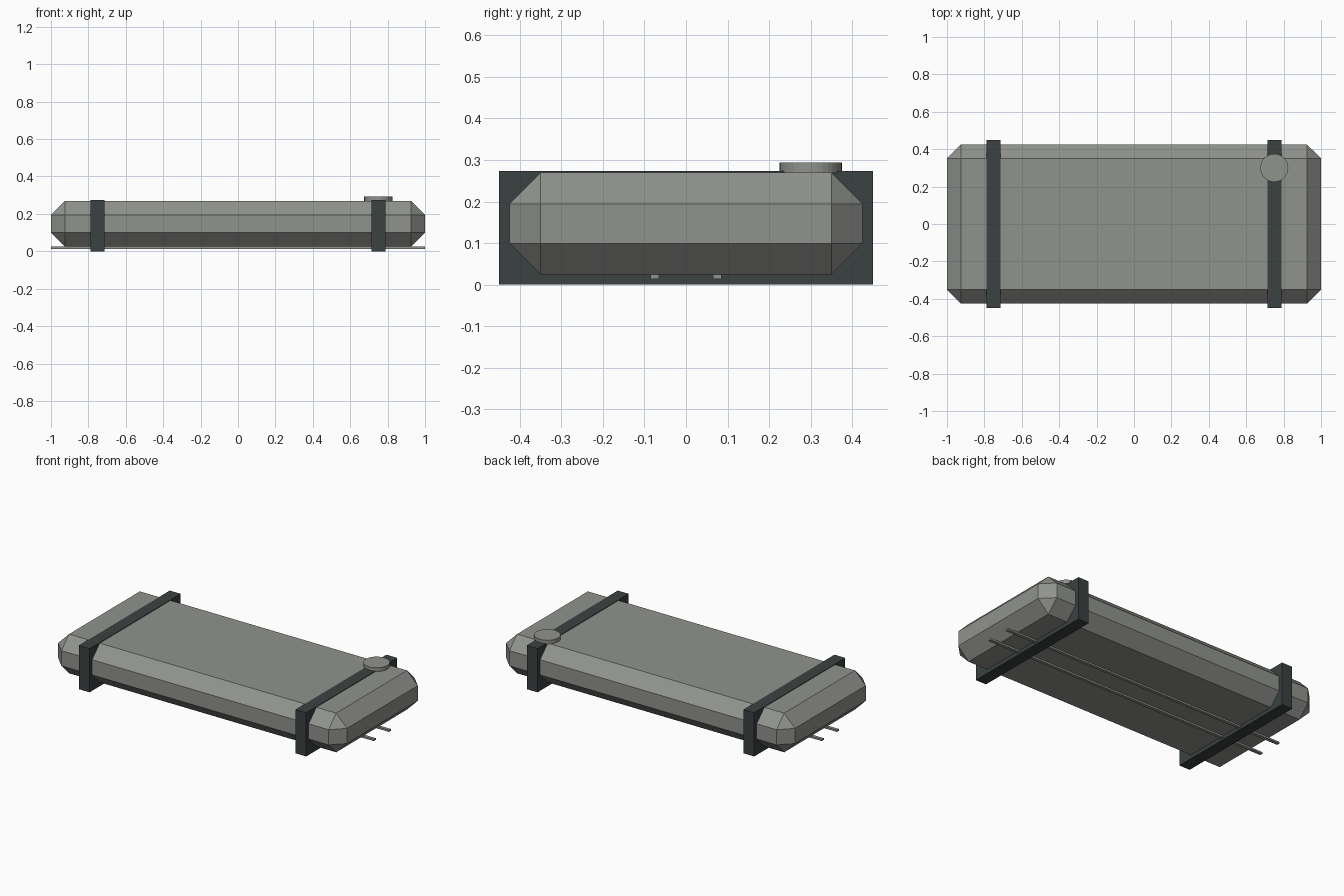
import bpy

default = bpy.data.objects.get("Cube")
if default:
    bpy.data.objects.remove(default, do_unlink=True)


def make_material(name, rgb):
    mat = bpy.data.materials.new(name)
    mat.use_nodes = True
    colour = (*rgb, 1.0)
    mat.diffuse_color = colour
    bsdf = mat.node_tree.nodes["Principled BSDF"]
    bsdf.inputs["Base Color"].default_value = colour
    bsdf.inputs["Roughness"].default_value = 0.7
    return mat


grey = make_material("warm grey metal", (0.28, 0.29, 0.27))
dark = make_material("dark slate", (0.043, 0.053, 0.053))


def box(name, centre, size, mat, bevel=0.0):
    bpy.ops.mesh.primitive_cube_add(size=1, location=centre)
    ob = bpy.context.object
    ob.name = name
    ob.scale = size
    bpy.ops.object.transform_apply(location=False, rotation=False, scale=True)
    ob.data.materials.append(mat)
    if bevel:
        mod = ob.modifiers.new("chamfer", "BEVEL")
        mod.width = bevel
        mod.segments = 1
    return ob


# Chamfered tank body
box("tank_body", (0, 0, 0.147), (2.0, 0.85, 0.245), grey, bevel=0.075)

# Straps around the tank and pipes along its underside
for side, sign in (("left", 1), ("right", -1)):
    box(side + "_strap", (sign * 0.75, 0, 0.1365), (0.075, 0.9, 0.273), dark)
for end, sign in (("back", 1), ("front", -1)):
    box(end + "_pipe", (0, sign * 0.075, 0.019), (2.0, 0.02, 0.011), grey)

# Filler cap
bpy.ops.mesh.primitive_cylinder_add(vertices=32, radius=0.075, depth=0.025,
                                    location=(0.75, 0.3, 0.281))
cap = bpy.context.object
cap.name = "filler_cap"
cap.data.materials.append(grey)
